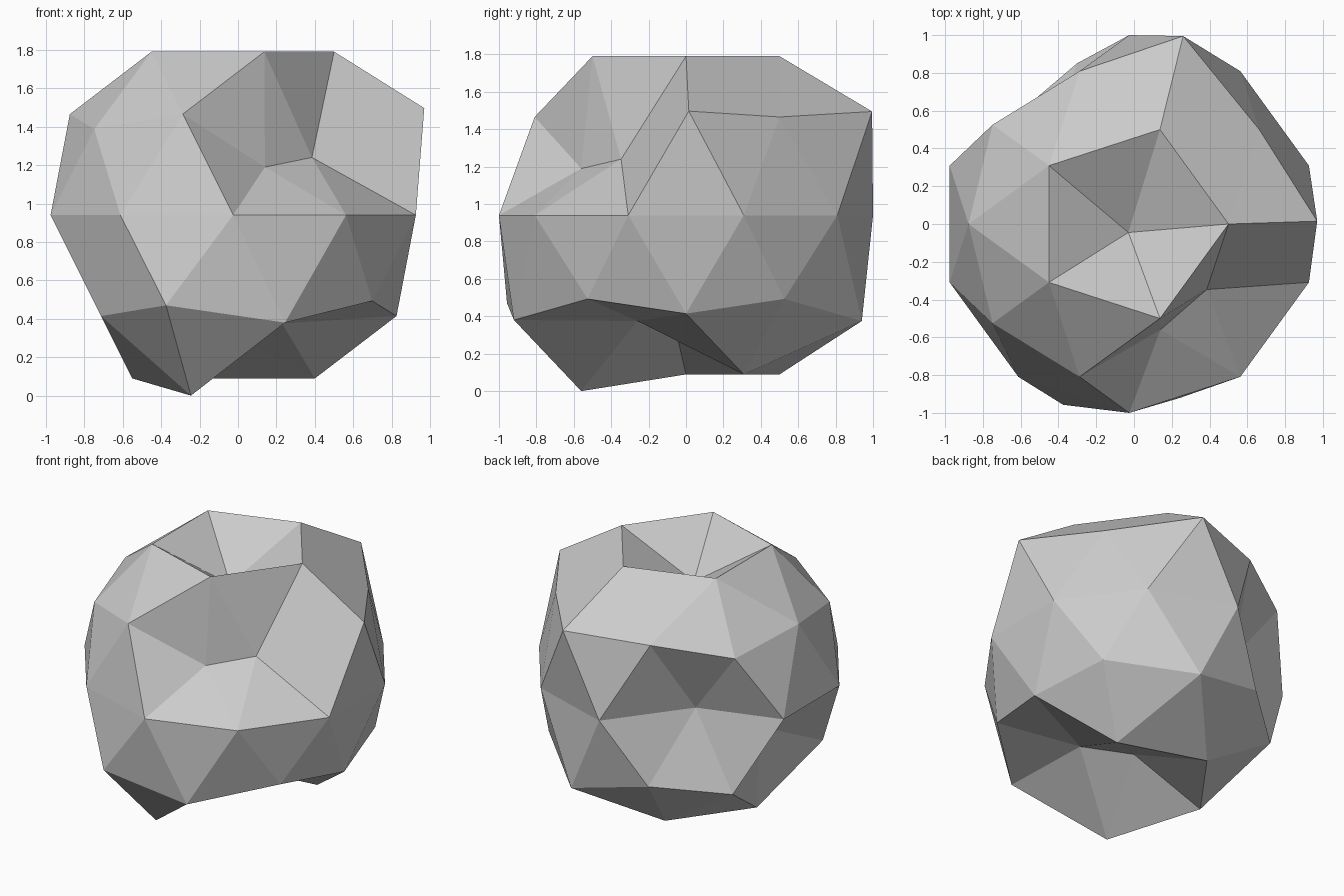
import bpy, bmesh
from math import radians, cos, sin, sqrt
from mathutils import Vector

if "Cube" in bpy.data.objects:
    bpy.data.objects.remove(bpy.data.objects["Cube"])

CENTRE = Vector((-0.025, 0.0, 0.94))

def on_sphere(angle, z):
    """Point on the unit sphere at a heading (degrees) and height."""
    r = sqrt(max(0.0, 1 - z * z))
    return Vector((r * cos(radians(angle)), r * sin(radians(angle)), z))

# Dents and bumps: (heading, height on unit sphere) -> final position
MOVED = {
    # dents
    (0, 1.0): (-0.03, -0.045, 1.52),
    (288, 0.447): (0.14, -0.56, 1.19),
    (-36, 0.526): (0.385, -0.347, 1.24),
    (126, 0.0): (-0.415, 0.485, 0.94),
    (180, -0.447): (-0.58, 0.0, 0.663),
    (-36, -0.851): (0.23, -0.26, 0.375),
    (0, -1.0): (-0.047, -0.056, 0.33),
    # bumps
    (0, 0.447): (0.97, 0.015, 1.497),
    (72, 0.447): (0.26, 0.995, 1.495),
    (252, -0.447): (-0.375, -0.957, 0.47),
    (72, -0.526): (0.235, 0.94, 0.375),
    (288, -0.526): (0.245, -0.92, 0.38),
    (252, -0.851): (-0.245, -0.56, 0.0),
}

# Low-poly boulder
bm = bmesh.new()
bmesh.ops.create_icosphere(bm, subdivisions=2, radius=1.0)
bm.verts.ensure_lookup_table()
targets = []
for (angle, z), pos in MOVED.items():
    p = on_sphere(angle, z)
    targets.append((min(bm.verts, key=lambda v: (v.co - p).length), Vector(pos)))
bmesh.ops.translate(bm, verts=bm.verts, vec=CENTRE)
for vert, pos in targets:
    vert.co = pos
bmesh.ops.recalc_face_normals(bm, faces=bm.faces)

mesh = bpy.data.meshes.new("boulder")
bm.to_mesh(mesh)
bm.free()
bpy.context.collection.objects.link(bpy.data.objects.new("boulder", mesh))
